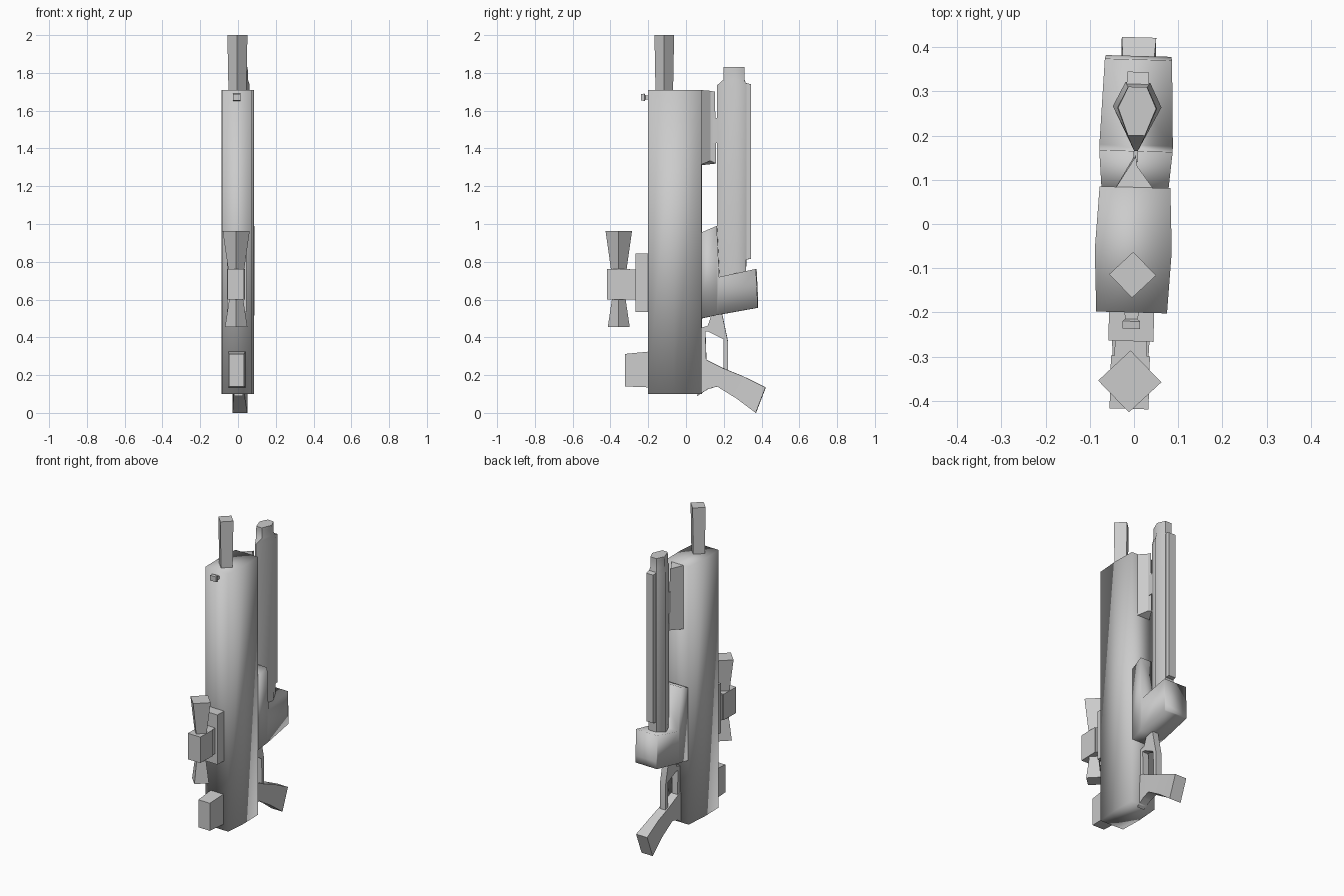
import bpy, bmesh, math
from mathutils import Matrix

if "Cube" in bpy.data.objects:
    bpy.data.objects.remove(bpy.data.objects["Cube"])

# Slight yaw shared by every part
YAW = Matrix.Rotation(-0.027, 4, 'Z')


def finish(name, bm, angle):
    bmesh.ops.recalc_face_normals(bm, faces=bm.faces)
    bm.transform(YAW)
    me = bpy.data.meshes.new(name)
    bm.to_mesh(me)
    bm.free()
    ob = bpy.data.objects.new(name, me)
    bpy.context.collection.objects.link(ob)
    if angle:
        bpy.ops.object.select_all(action='DESELECT')
        ob.select_set(True)
        bpy.context.view_layer.objects.active = ob
        bpy.ops.object.shade_smooth_by_angle(angle=math.radians(angle))
    return ob


def loft(name, sections, angle=0):
    """Skin equal-length rings of points and cap both ends."""
    bm = bmesh.new()
    rings = [[bm.verts.new(p) for p in s] for s in sections]
    n = len(rings[0])
    for a, b in zip(rings, rings[1:]):
        for i in range(n):
            j = (i + 1) % n
            bm.faces.new((a[i], a[j], b[j], b[i]))
    bm.faces.new(rings[0])
    bm.faces.new(rings[-1])
    return finish(name, bm, angle)


def box(name, w, y0, y1, z0, z1):
    return loft(name, [[(-w, y0, z), (w, y0, z), (w, y1, z), (-w, y1, z)] for z in (z0, z1)])


def diamond(y, r, z):
    return [(0, y - r, z), (r * 1.02, y, z), (0, y + r, z), (-r * 1.02, y, z)]


def mirrored(half, z):
    """Close a half outline of (x, y) points across x = 0."""
    return [(x, y, z) for x, y in half] + [(-x, y, z) for x, y in reversed(half)]


def slab_y(y, w, z0, z1):
    return [(-w, y, z0), (w, y, z0), (w, y, z1), (-w, y, z1)]


# Receiver body
outline = [(0.08, -0.20), (0.087, -0.06), (0.08, 0.083)]
loft("body", [mirrored(outline, z) for z in (0.10, 1.71)], 120)

# Barrel
loft("barrel", [diamond(-0.115, 0.045, 1.62), diamond(-0.115, 0.052, 2.0)])

# Front sight: flared foot and small head
loft("front_sight", [slab_y(-0.19, 0.018, 1.658, 1.68), slab_y(-0.215, 0.014, 1.66, 1.68),
                     slab_y(-0.22, 0.02, 1.65, 1.69), slab_y(-0.237, 0.02, 1.655, 1.688)])

# Rear sight block
loft("rear_sight", [slab_y(-0.19, 0.045, 0.135, 0.325), slab_y(-0.322, 0.04, 0.14, 0.312)])

# Scope with mount and flared ends
box("scope_mount", 0.051, -0.265, -0.19, 0.535, 0.845)
box("scope_neck", 0.036, -0.305, -0.26, 0.60, 0.76)
box("scope_body", 0.044, -0.418, -0.298, 0.60, 0.762)
loft("scope_front", [diamond(-0.356, 0.04, 0.75), diamond(-0.356, 0.07, 0.962)])
loft("scope_rear", [diamond(-0.356, 0.058, 0.455), diamond(-0.356, 0.035, 0.61)])

# Tube under the barrel, narrowing to a cap
full = [(0.004, 0.165), (0.055, 0.265), (0.028, 0.32)]
cap = [(0.02, 0.20), (0.045, 0.262), (0.022, 0.31)]
loft("tube", [mirrored([(0.004, 0.175), (0.052, 0.26), (0.026, 0.315)], 0.68), mirrored(full, 0.82),
              mirrored(full, 1.735), mirrored(cap, 1.765), mirrored(cap, 1.815),
              mirrored([(x * 0.95, y) for x, y in cap], 1.83)], 60)

# Rib along the outside of the tube
loft("tube_rib", [slab_y(0.30, 0.026, 0.81, 1.75), slab_y(0.344, 0.024, 0.815, 1.74)])

# Wedge bracket between body and tube
loft("front_bracket", [[(-0.05, 0.07, 1.31), (0.05, 0.07, 1.31), (0.004, 0.13, 1.335), (0, 0.16, 1.32)],
                       [(-0.05, 0.07, 1.71), (0.05, 0.07, 1.71), (0.004, 0.13, 1.705), (0, 0.153, 1.70)]])
box("bracket_pin", 0.005, 0.14, 0.18, 1.43, 1.56)

# Tube holder
loft("tube_holder", [slab_y(0.06, 0.074, 0.495, 0.945), slab_y(0.165, 0.083, 0.518, 0.99),
                     slab_y(0.178, 0.083, 0.52, 0.72), slab_y(0.372, 0.076, 0.555, 0.762),
                     slab_y(0.38, 0.074, 0.557, 0.60)], 110)

# Trigger guard ring made from outer and inner outlines
outer = [(0.075, 0.45), (0.115, 0.46), (0.14, 0.53), (0.19, 0.53), (0.222, 0.38), (0.222, 0.21), (0.075, 0.25)]
inner = [(0.103, 0.43), (0.12, 0.43), (0.14, 0.42), (0.17, 0.405), (0.198, 0.39), (0.20, 0.235), (0.108, 0.28)]
bm = bmesh.new()
a = [bm.verts.new((-0.02, y, z)) for y, z in outer]
b = [bm.verts.new((-0.02, y, z)) for y, z in inner]
faces = []
for i in range(len(a)):
    j = (i + 1) % len(a)
    faces.append(bm.faces.new((a[i], a[j], b[j], b[i])))
new = bmesh.ops.extrude_face_region(bm, geom=faces, use_keep_orig=True)["geom"]
bmesh.ops.translate(bm, vec=(0.04, 0, 0), verts=[v for v in new if isinstance(v, bmesh.types.BMVert)])
finish("trigger_guard", bm, 40)


# Pistol grip flaring to its end
def grip_section(w, low, high):
    return [(-w, *low), (w, *low), (w, *high), (-w, *high)]


loft("grip", [grip_section(0.024, (0.06, 0.09), (0.07, 0.29)), grip_section(0.026, (0.115, 0.125), (0.11, 0.28)),
              grip_section(0.028, (0.165, 0.14), (0.20, 0.235)), grip_section(0.03, (0.27, 0.075), (0.30, 0.195)),
              grip_section(0.039, (0.37, 0.0), (0.422, 0.135))], 50)
